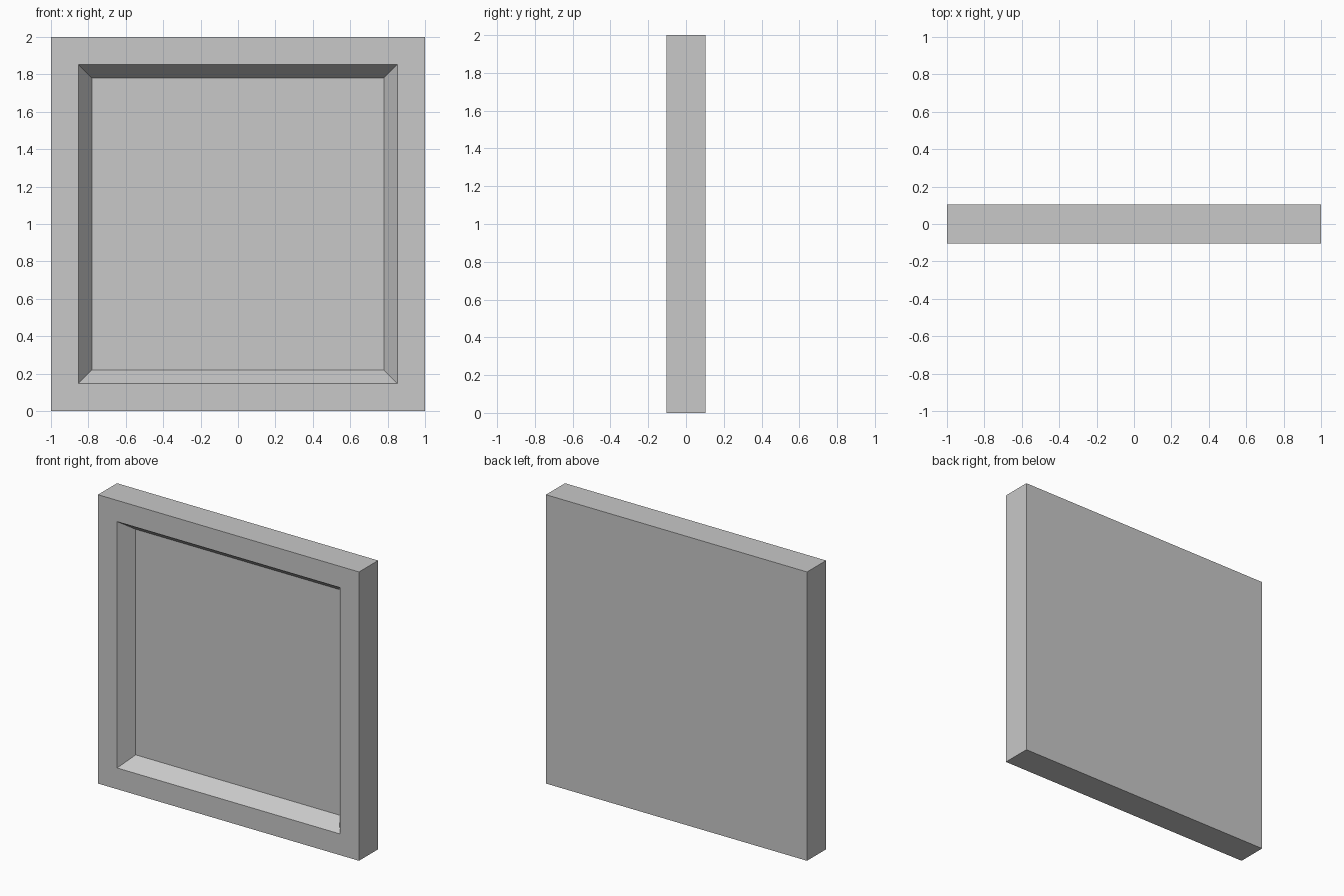
import bpy, bmesh
from mathutils import Matrix, Vector

cube = bpy.data.objects.get("Cube")
if cube:
    bpy.data.objects.remove(cube, do_unlink=True)

SIZE, THICK = 2.0, 0.208
RIM, SLOPE, DEPTH = 0.147, 0.072, 0.10

# Single flat grey
grey = bpy.data.materials.new("light_grey")
grey.use_nodes = True
colour = (0.58, 0.58, 0.58, 1)
grey.diffuse_color = colour
grey.node_tree.nodes["Principled BSDF"].inputs["Base Color"].default_value = colour

# Square slab standing on the ground
bm = bmesh.new()
bmesh.ops.create_cube(bm, size=1, matrix=Matrix.Translation((0, 0, SIZE / 2))
                      @ Matrix.Diagonal((SIZE, THICK, SIZE, 1)))
bm.normal_update()
front = min(bm.faces, key=lambda f: f.calc_center_median().y)

# Flat rim, then a sloped recess down to the inner panel
for width, drop in ((RIM, 0), (SLOPE, DEPTH)):
    bmesh.ops.inset_region(bm, faces=[front], thickness=width, use_even_offset=True)
    bmesh.ops.translate(bm, verts=front.verts, vec=Vector((0, drop, 0)))
bmesh.ops.recalc_face_normals(bm, faces=bm.faces)

mesh = bpy.data.meshes.new("recessed_panel")
bm.to_mesh(mesh)
bm.free()
mesh.materials.append(grey)
panel = bpy.data.objects.new("recessed_panel", mesh)
bpy.context.collection.objects.link(panel)
